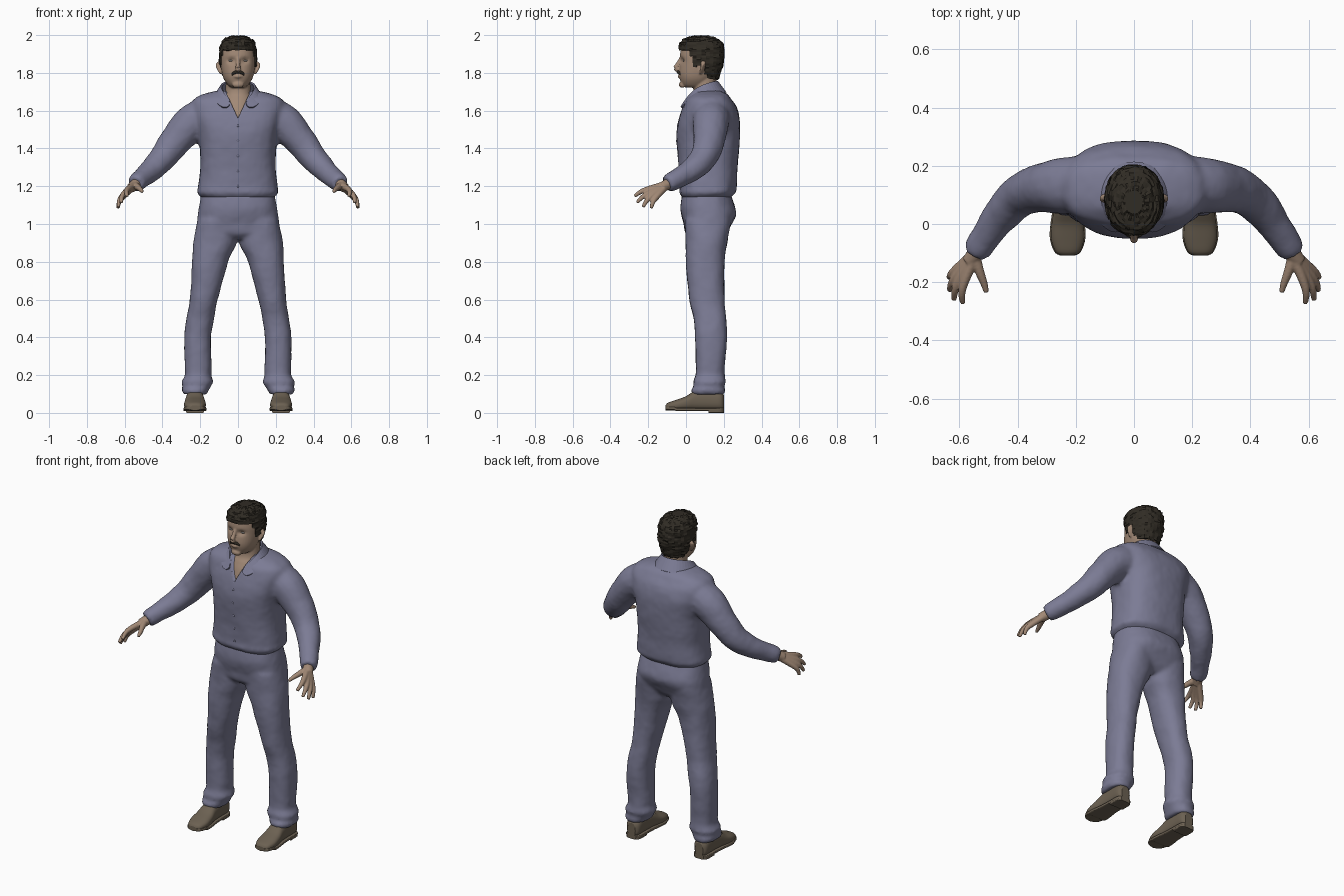
import bpy, bmesh, math, random
from mathutils import Vector as V, Euler

if "Cube" in bpy.data.objects:
    bpy.data.objects.remove(bpy.data.objects["Cube"])

random.seed(4)


def material(name, rgb):
    m = bpy.data.materials.new(name)
    m.diffuse_color = (*rgb, 1)
    m.use_nodes = True
    m.node_tree.nodes["Principled BSDF"].inputs["Base Color"].default_value = m.diffuse_color
    return m


CLOTH = material("blue_cloth", (0.2, 0.2, 0.3))
SKIN = material("skin", (0.36, 0.25, 0.18))
HAIR = material("dark_hair", (0.03, 0.025, 0.018))
LEATHER = material("brown_leather", (0.15, 0.12, 0.085))
EYE = material("eye_grey", (0.4, 0.38, 0.36))


def interp(rows, k=5):
    """Catmull-Rom resampling of profile rows."""
    out, n = [], len(rows)
    for i in range(n - 1):
        p = [rows[max(0, min(n - 1, i + d))] for d in (-1, 0, 1, 2)]
        for j in range(k):
            t = j / k
            out.append([b + 0.5 * t * (c - a + t * (2*a - 5*b + 4*c - d + t * (3*(b - c) + d - a)))
                        for a, b, c, d in zip(*p)])
    return out + [list(rows[-1])]


def ring(c, u, v, n=2.0, count=36):
    """Superellipse about c with half axes u and v."""
    pts = []
    for i in range(count):
        a = 2 * math.pi * i / count
        ca, sa = math.cos(a), math.sin(a)
        pts.append(V(c) + u * math.copysign(abs(ca) ** (2 / n), ca)
                   + v * math.copysign(abs(sa) ** (2 / n), sa))
    return pts


def stack(rows, n=2.3):
    """Rings from (z, x centre, half width, front y, back y)."""
    return [ring((x, (f + b) / 2, z), V((w, 0, 0)), V((0, (b - f) / 2, 0)), n)
            for z, x, w, f, b in interp(rows)]


def tube(rows, flat=1.0):
    """Rings along a path of (x, y, z, radius)."""
    rows = interp(rows)
    out = []
    for i, (x, y, z, r) in enumerate(rows):
        a, b = rows[max(0, i - 1)], rows[min(len(rows) - 1, i + 1)]
        q = (V(b[:3]) - V(a[:3])).to_track_quat('Z', 'Y')
        out.append(ring((x, y, z), q @ V((r, 0, 0)), q @ V((0, r * flat, 0)), 2, 16))
    return out


def flip(rings):
    return [[V((-p.x, p.y, p.z)) for p in r] for r in rings]


def build(name, lofts, mat, voxel=0, smooth=8, caps=True):
    """One object from several lofts, optionally fused into one skin."""
    bm = bmesh.new()
    for rings in lofts:
        vs = [[bm.verts.new(p) for p in r] for r in rings]
        m = len(vs[0])
        for a, b in zip(vs, vs[1:]):
            for i in range(m):
                bm.faces.new((a[i], a[(i + 1) % m], b[(i + 1) % m], b[i]))
        if caps:
            bm.faces.new(vs[0])
            bm.faces.new(vs[-1])
    bmesh.ops.recalc_face_normals(bm, faces=bm.faces)
    for f in bm.faces:
        f.smooth = len(f.verts) == 4
    me = bpy.data.meshes.new(name)
    bm.to_mesh(me)
    bm.free()
    o = bpy.data.objects.new(name, me)
    bpy.context.collection.objects.link(o)
    me.materials.append(mat)
    if voxel:
        r = o.modifiers.new("fuse", 'REMESH')
        r.mode, r.voxel_size, r.use_smooth_shade = 'VOXEL', voxel, True
        s = o.modifiers.new("soften", 'SMOOTH')
        s.factor, s.iterations = 0.5, smooth
    return o


def wrinkle(o, strength):
    t = bpy.data.textures.new("folds", 'CLOUDS')
    t.noise_scale = 0.11
    d = o.modifiers.new("folds", 'DISPLACE')
    d.texture, d.strength = t, strength


def ball(name, loc, size, mat, rot=(0, 0, 0)):
    bpy.ops.mesh.primitive_uv_sphere_add(segments=16, ring_count=10, radius=1, location=loc, rotation=rot)
    o = bpy.context.object
    o.name, o.scale = name, size
    o.data.materials.append(mat)
    bpy.ops.object.shade_smooth()
    return o


# Shirt: torso and sleeves fused, with an open neckline
torso = stack([(1.135, 0, .185, -.015, .23), (1.165, 0, .215, -.035, .262), (1.2, 0, .21, -.033, .268),
               (1.3, 0, .2, -.038, .272), (1.45, 0, .207, -.05, .285), (1.55, 0, .235, -.04, .285),
               (1.62, 0, .245, -.018, .268), (1.66, 0, .235, .0, .24), (1.685, 0, .19, .025, .222),
               (1.705, 0, .11, .04, .19)], 2.6)
sleeve = tube([(.18, .135, 1.57, .1), (.255, .13, 1.525, .097), (.335, .12, 1.435, .083), (.395, .095, 1.355, .073),
               (.45, .04, 1.295, .064), (.50, -.03, 1.25, .054), (.53, -.075, 1.225, .051), (.545, -.1, 1.212, .044)])
shirt = build("shirt", [torso, sleeve, flip(sleeve)], CLOTH, .011, 6)
wrinkle(shirt, .008)
tri = [((-.078, 1.73), .085), ((.078, 1.73), .085), ((0, 1.56), .0)]
cutter = build("neckline_cutter", [[[V((x, -.2, z)) for (x, z), d in tri],
                                    [V((x, d, z)) for (x, z), d in tri]]], SKIN)
cutter.hide_render = True
cutter.hide_viewport = False
cutter.display_type = 'WIRE'
cut = shirt.modifiers.new("neckline", 'BOOLEAN')
cut.operation, cut.object = 'DIFFERENCE', cutter

# Trousers: pelvis and two legs fused
pelvis = stack([(1.18, 0, .19, -.015, .23), (1.1, 0, .205, -.03, .257), (1.05, 0, .213, -.026, .266),
                (1.0, 0, .217, -.012, .245), (.95, 0, .2, -.003, .215), (.92, 0, .1, .03, .18)], 2.4)
leg = stack([(1.02, .11, .105, -.008, .24), (.9, .122, .115, -.002, .218), (.8, .148, .095, 0, .205),
             (.6, .181, .074, .018, .203), (.5, .2, .072, .04, .214), (.4, .213, .07, .048, .217),
             (.25, .212, .071, .052, .206), (.2, .212, .07, .05, .205), (.165, .216, .085, .038, .21),
             (.14, .22, .076, .042, .2), (.12, .228, .072, .028, .208), (.098, .229, .062, .035, .203)])
trousers = build("trousers", [pelvis, leg, flip(leg)], CLOTH, .011, 5)
wrinkle(trousers, .008)

# Collar: half a folded strip, mirrored
upper = [(0, .168, 1.755), (.05, .158, 1.755), (.085, .115, 1.745), (.09, .06, 1.722), (.07, .02, 1.685), (.03, -.02, 1.63)]
lower = [(0, .215, 1.695), (.07, .2, 1.695), (.118, .135, 1.69), (.13, .06, 1.675), (.12, .005, 1.645), (.075, -.03, 1.605)]
me = bpy.data.meshes.new("collar")
me.from_pydata(upper + lower, [], [(i, i + 1, i + 7, i + 6) for i in range(5)])
me.materials.append(CLOTH)
collar = bpy.data.objects.new("collar", me)
bpy.context.collection.objects.link(collar)
collar.modifiers.new("mirror", 'MIRROR').use_clip = True
sub = collar.modifiers.new("round", 'SUBSURF')
sub.levels = sub.render_levels = 2
sol = collar.modifiers.new("thick", 'SOLIDIFY')
sol.thickness, sol.offset = .01, 0

# Head, neck and upper chest
head = stack([(1.722, 0, .035, .0, .1), (1.735, 0, .053, -.02, .12), (1.765, 0, .074, -.032, .14),
              (1.80, 0, .085, -.037, .16), (1.85, 0, .092, -.032, .178), (1.9, 0, .092, -.031, .185),
              (1.95, 0, .08, -.018, .175), (1.98, 0, .05, .02, .135)], 2.2)
for r in head:                       # eye sockets
    for p in r:
        if p.y < .03:
            p.y += .016 * math.exp(-((abs(p.x) - .036) / .02) ** 2 - ((p.z - 1.865) / .014) ** 2)
neck = stack([(1.5, 0, .07, -.012, .08), (1.56, 0, .08, -.018, .1), (1.62, 0, .08, -.002, .14),
              (1.66, 0, .075, .018, .15), (1.7, 0, .067, .038, .16), (1.8, 0, .063, .04, .16)], 2.1)
nose = tube([(0, -.022, 1.885, .009), (0, -.043, 1.845, .012), (0, -.055, 1.825, .014), (0, -.03, 1.812, .014)])
chin = tube([(-.025, -.012, 1.737, .014), (0, -.022, 1.737, .016), (.025, -.012, 1.737, .014)])
lip = tube([(-.026, -.026, 1.782, .006), (0, -.037, 1.781, .008), (.026, -.026, 1.782, .006)])
ear = tube([(.09, .075, 1.795, .009), (.097, .085, 1.82, .017), (.101, .092, 1.845, .02), (.1, .092, 1.862, .009)], .5)
build("head", [head, neck, nose, chin, lip, ear, flip(ear)], SKIN, .005, 3)
for s in (1, -1):
    ball("eye", (s * .036, -.008, 1.865), (.016, .009, .006), EYE)
build("moustache", [tube([(-.034, -.022, 1.785, .005), (-.02, -.036, 1.801, .008), (0, -.041, 1.805, .009),
                          (.02, -.036, 1.801, .008), (.034, -.022, 1.785, .005)])], HAIR)

# Hair: ruffled shell trimmed along the hairline
hair_rings = stack([(1.755, 0, .068, -.02, .168), (1.80, 0, .09, -.03, .182), (1.85, 0, .099, -.038, .197),
                    (1.9, 0, .1, -.04, .202), (1.95, 0, .093, -.036, .197), (1.98, 0, .07, -.012, .165),
                    (1.996, 0, .03, .035, .115)], 2.2)
for r in hair_rings:
    for p in r:
        p += V((p.x, p.y - .08, p.z - 1.87)) * random.uniform(-.04, .04)
hair = build("hair", [hair_rings], HAIR)


def hairline(y):
    if y < .015:
        return 1.922
    if y < .045:
        return 1.89
    return 1.835 if y < .075 else (1.86 if y < .105 else 1.765)


bm = bmesh.new()
bm.from_mesh(hair.data)
bmesh.ops.delete(bm, geom=[f for f in bm.faces if f.calc_center_median().z < hairline(f.calc_center_median().y)],
                 context='FACES')
for f in bm.faces:
    f.smooth = False
bm.to_mesh(hair.data)
bm.free()
sol = hair.modifiers.new("thick", 'SOLIDIFY')
sol.thickness = .012

# Hands: palm strands and fingers fused
wrist = V((.54, -.095, 1.212))
knuckles = [(.583, -.2, 1.185), (.6, -.192, 1.165), (.609, -.177, 1.152), (.612, -.157, 1.142)]
tips = [(.588, -.272, 1.147), (.618, -.26, 1.113), (.634, -.228, 1.09), (.635, -.184, 1.083)]
strands = [tube([(.525, -.07, 1.225, .028), (*wrist, .029), (.565, -.13, 1.192, .027)])]
for k, t in zip(knuckles, tips):
    m = V(k).lerp(V(t), .5) + V((.006, -.004, .004))
    w = wrist.lerp(V(k), .25)
    strands.append(tube([(*w, .019), (*k, .0155), (*m, .0125), (*t, .009)]))
strands.append(tube([(.545, -.12, 1.205, .02), (.53, -.165, 1.195, .016), (.515, -.205, 1.182, .0125),
                     (.507, -.235, 1.172, .009)]))
build("right_hand", [flip(s) for s in strands], SKIN, .0045, 3)
build("left_hand", strands, SKIN, .0045, 3)

# Shoes: upper, sole and heel
outline = [(-.108, .022, .04), (-.095, .042, .054), (-.05, .057, .07), (0, .055, .088), (.05, .048, .118),
           (.12, .045, .125), (.18, .043, .115), (.2, .026, .095)]
for side, s in (("left", 1), ("right", -1)):
    rows = interp(outline, 4)
    upper_part = [ring((s * .228, y, (h + .012) / 2), V((w, 0, 0)), V((0, 0, (h - .012) / 2)), 2.5) for y, w, h in rows]
    sole = [ring((s * .228, y, .018 + .006 * (y < -.06)), V((w + .004, 0, 0)), V((0, 0, .009)), 6) for y, w, h in rows]
    heel = [ring((s * .228, y, .013), V((w + .003, 0, 0)), V((0, 0, .013)), 8) for y, w, h in rows if y > .11]
    build(side + "_shoe", [upper_part], LEATHER)
    build(side + "_shoe_sole", [sole, heel], LEATHER)

# Shirt buttons placed on the cloth surface
dg = bpy.context.evaluated_depsgraph_get()
dg.update()
for i in range(5):
    z = 1.2 + i * .08
    hit, p, nrm, _ = shirt.evaluated_get(dg).ray_cast(V((0, -1, z)), V((0, 1, 0)))
    if hit:
        ball("button", p, (.006, .003, .006), CLOTH)
